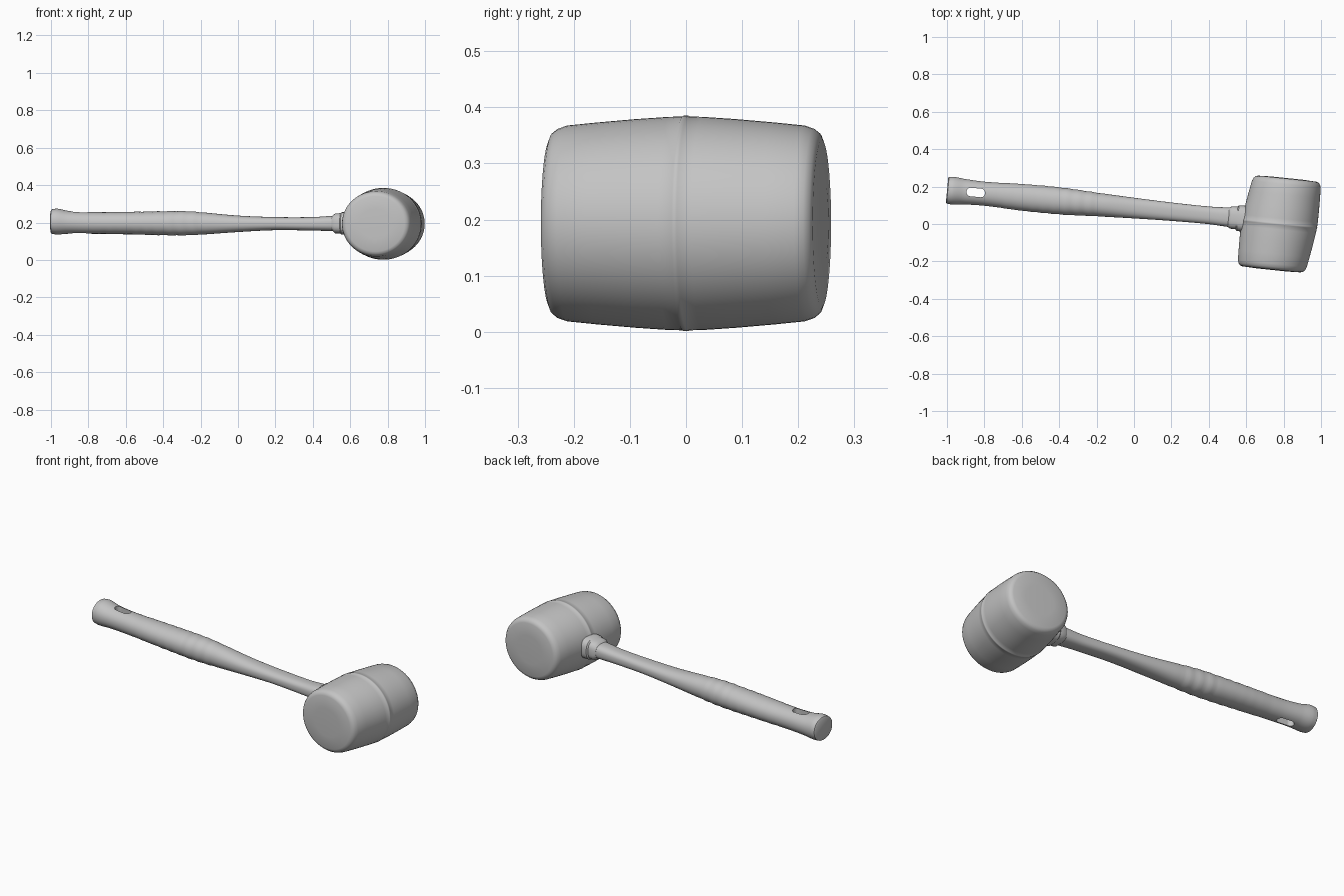
import bpy, bmesh
from math import sin, cos, pi, radians, copysign
from mathutils import Matrix, Vector

cube = bpy.data.objects.get("Cube")
if cube:
    bpy.data.objects.remove(cube, do_unlink=True)

GREY = (0.55, 0.55, 0.55, 1)
grey = bpy.data.materials.new("matte_grey")
grey.use_nodes = True
grey.diffuse_color = GREY
grey.node_tree.nodes["Principled BSDF"].inputs["Base Color"].default_value = GREY


def loft(name, rings, matrix):
    """Skin closed rings of points into a capped solid."""
    bm = bmesh.new()
    loops = [[bm.verts.new(matrix @ Vector(p)) for p in ring] for ring in rings]
    n = len(loops[0])
    for a, b in zip(loops, loops[1:]):
        for i in range(n):
            j = (i + 1) % n
            bm.faces.new((a[i], a[j], b[j], b[i]))
    bm.faces.new(loops[0])
    bm.faces.new(loops[-1])
    bmesh.ops.recalc_face_normals(bm, faces=bm.faces[:])
    mesh = bpy.data.meshes.new(name)
    bm.to_mesh(mesh)
    bm.free()
    mesh.materials.append(grey)
    obj = bpy.data.objects.new(name, mesh)
    bpy.context.collection.objects.link(obj)
    return obj


def activate(obj):
    bpy.ops.object.select_all(action="DESELECT")
    obj.select_set(True)
    bpy.context.view_layer.objects.active = obj


def smooth(obj, angle=40):
    activate(obj)
    bpy.ops.object.shade_smooth_by_angle(angle=radians(angle))


def oval(x, half_y, half_z, z=0.0, power=2.0, n=40):
    """Rounded cross-section across the handle's length."""
    def curve(v):
        return copysign(abs(v) ** (2 / power), v)
    turns = [2 * pi * i / n for i in range(n)]
    return [(x, half_y * curve(cos(t)), z + half_z * curve(sin(t))) for t in turns]


# Mallet head: slightly skewed barrel with rounded rims and a faint middle seam
half_profile = [(0.08, 0.249), (0.148, 0.246), (0.161, 0.241), (0.169, 0.231),
                (0.1745, 0.215), (0.180, 0.16), (0.186, 0.09), (0.190, 0.03),
                (0.1905, 0.006), (0.192, 0.004)]
profile = [(r, -v) for r, v in half_profile] + half_profile[::-1]
face_tilt, side_tilt = radians(6), radians(10)
across = Vector((cos(face_tilt), -sin(face_tilt), 0)) * 1.06
along = Vector((sin(side_tilt), cos(side_tilt), 0))
head_matrix = Matrix.Translation((0.777, 0, 0.193)) @ Matrix(
    (across, along, Vector((0, 0, 1)))).transposed().to_4x4()
head = loft("mallet_head",
            [[(r * cos(2 * pi * i / 64), v, r * sin(2 * pi * i / 64)) for i in range(64)]
             for r, v in profile], head_matrix)
smooth(head)

# Handle: stations of (length position, half width, half height, centre height)
handle_matrix = Matrix.Translation((0, 0.085, 0)) @ Matrix.Rotation(radians(-5.5), 4, "Z")
stations = [(-1.0, 0.072, 0.066, 0.205), (-0.97, 0.074, 0.069, 0.205),
            (-0.91, 0.068, 0.061, 0.201), (-0.8, 0.064, 0.058, 0.198),
            (-0.6, 0.071, 0.060, 0.197), (-0.4, 0.072, 0.064, 0.196),
            (-0.3, 0.068, 0.065, 0.196), (-0.2, 0.063, 0.060, 0.195),
            (0.0, 0.055, 0.044, 0.193), (0.2, 0.049, 0.035, 0.194),
            (0.4, 0.047, 0.036, 0.193), (0.52, 0.052, 0.041, 0.195),
            (0.64, 0.052, 0.041, 0.195)]
rings = [oval(-1.004, 0.066, 0.060, 0.205)]
steps = 7
for k in range(len(stations) - 1):
    p0, p1, p2, p3 = (Vector(stations[max(0, min(len(stations) - 1, k + d))])
                      for d in (-1, 0, 1, 2))
    m1 = (p2 - p0) * ((p2[0] - p1[0]) / (p2[0] - p0[0]))
    m2 = (p3 - p1) * ((p2[0] - p1[0]) / (p3[0] - p1[0]))
    for s in range(steps):
        t = s / steps
        x, hy, hz, z = ((2 * t**3 - 3 * t**2 + 1) * p1 + (t**3 - 2 * t**2 + t) * m1
                        + (3 * t**2 - 2 * t**3) * p2 + (t**3 - t**2) * m2)
        ripple = 0.0012 * sin(x * 100) if -0.72 < x < -0.2 else 0
        power = 2.1 + 0.5 * max(0, min(1, (x + 0.2) * 2))
        rings.append(oval(x, hy + ripple, hz + ripple, z, power))
rings.append(oval(*stations[-1], 2.6))
handle = loft("handle", rings, handle_matrix)

# Hanging slot cut through the end of the grip
slot = []
for z in (0, 0.4):
    slot.append([(copysign(0.027, cos(a)) + 0.023 * cos(a), 0.023 * sin(a), z)
                 for a in (2 * pi * (i + 0.5) / 32 for i in range(32))])
cutter = loft("slot_cutter", slot, handle_matrix @ Matrix.Translation((-0.85, 0.002, 0)))
cutter.hide_render = True
cut = handle.modifiers.new("slot", "BOOLEAN")
cut.operation = "DIFFERENCE"
cut.solver = "EXACT"
cut.object = cutter
activate(handle)
bpy.ops.object.modifier_apply(modifier=cut.name)
bpy.data.objects.remove(cutter, do_unlink=True)
smooth(handle)

# Collar and flange where the handle enters the head
collar_sizes = [(0.508, 0.052, 0.040), (0.522, 0.060, 0.053), (0.552, 0.061, 0.055),
                (0.558, 0.069, 0.060), (0.64, 0.071, 0.062)]
collar = loft("collar", [oval(x, hy, hz, 0.195, 2.8) for x, hy, hz in collar_sizes],
              handle_matrix)
smooth(collar)
